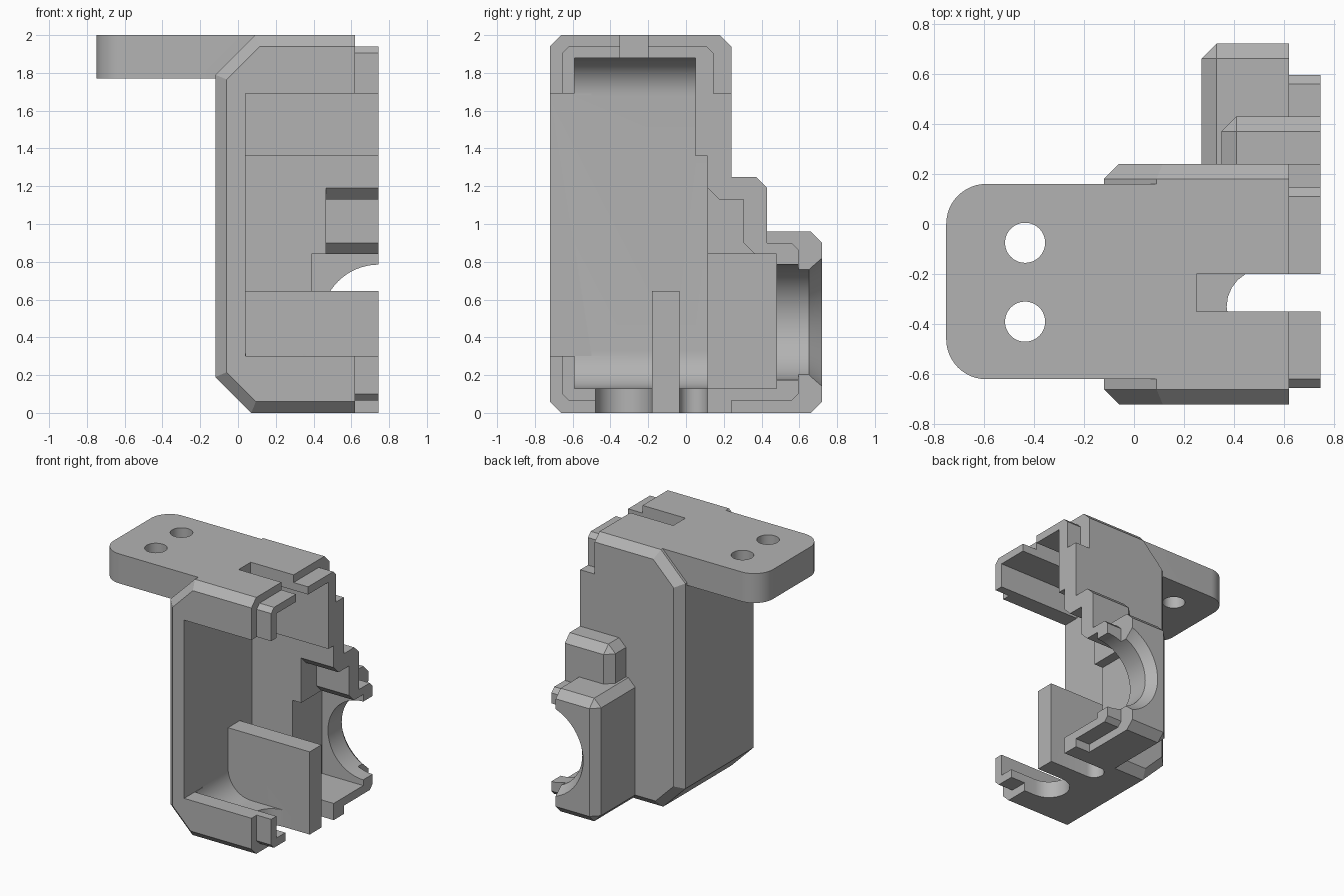
import bpy, bmesh, math
from mathutils import Matrix, Vector

cube = bpy.data.objects.get("Cube")
if cube:
    bpy.data.objects.remove(cube, do_unlink=True)

grey = bpy.data.materials.new("plain grey")
grey.use_nodes = True
COLOUR = (0.45, 0.45, 0.45, 1)
grey.diffuse_color = COLOUR
grey.node_tree.nodes["Principled BSDF"].inputs["Base Color"].default_value = COLOUR

SPLIT, RIM = 0.62, 0.745      # joint shoulder and lip end
FAR = 0.9                     # beyond the open side
C = 0.06                      # chamfer size


def finish(name, bm):
    bmesh.ops.recalc_face_normals(bm, faces=bm.faces[:])
    mesh = bpy.data.meshes.new(name)
    bm.to_mesh(mesh)
    bm.free()
    mesh.materials.append(grey)
    ob = bpy.data.objects.new(name, mesh)
    bpy.context.scene.collection.objects.link(ob)
    return ob


def hull(name, points):
    bm = bmesh.new()
    for p in points:
        bm.verts.new(p)
    bmesh.ops.convex_hull(bm, input=bm.verts[:])
    bmesh.ops.dissolve_limit(bm, angle_limit=0.01, verts=bm.verts[:], edges=bm.edges[:])
    return finish(name, bm)


def prism(name, outline, axis, start, end):
    """Extrude a 2D outline along an axis; the outline uses the other two axes in order."""
    def place(p):
        co = list(p)
        co.insert("xyz".index(axis), start)
        return co
    bm = bmesh.new()
    face = bm.faces.new([bm.verts.new(place(p)) for p in outline])
    out = bmesh.ops.extrude_face_region(bm, geom=[face])
    shift = Vector([end - start if a == axis else 0 for a in "xyz"])
    bmesh.ops.translate(bm, vec=shift, verts=[v for v in out["geom"] if isinstance(v, bmesh.types.BMVert)])
    return finish(name, bm)


def box(name, x0, x1, y0, y1, z0, z1):
    return prism(name, [(x0, y0), (x1, y0), (x1, y1), (x0, y1)], "z", z0, z1)


def arc(cx, cy, r, a0, a1, steps=12):
    return [(cx + r * math.cos(math.radians(a0 + (a1 - a0) * i / steps)),
             cy + r * math.sin(math.radians(a0 + (a1 - a0) * i / steps))) for i in range(steps + 1)]


def cone(name, centre, r0, r1, depth, axis):
    """Round cutter starting at centre and running along +y or +z."""
    bm = bmesh.new()
    turn = Matrix.Rotation(-math.pi / 2, 4, "X") if axis == "y" else Matrix()
    bmesh.ops.create_cone(bm, cap_ends=True, segments=64, radius1=r0, radius2=r1, depth=depth,
                          matrix=Matrix.Translation(centre) @ turn @ Matrix.Translation((0, 0, depth / 2)))
    return finish(name, bm)


def combine(target, tool, operation):
    mod = target.modifiers.new("join", "BOOLEAN")
    mod.operation, mod.solver, mod.object = operation, "EXACT", tool
    bpy.context.view_layer.objects.active = target
    bpy.ops.object.modifier_apply(modifier=mod.name)
    bpy.data.objects.remove(tool, do_unlink=True)


def bump(name, x0, y1, z0, z1):
    """Block on the back with chamfered outer edges, plain on the open side."""
    pts = []
    for dx, dy, dz in ((0, C, C), (C, 0, C), (C, C, 0)):
        pts += [(x, y, z) for x in (x0 + dx, RIM) for y in (0.0, y1 - dy) for z in (z0 + dz, z1 - dz)]
    return hull(name, pts)


# Main shell with chamfered front and back rims
outer = [(RIM, 0), (0.07, 0), (-0.12, 0.19), (-0.12, 1.79), (0.09, 2), (RIM, 2)]
inner = [(RIM, C), (0.095, C), (-0.06, 0.215), (-0.06, 1.765), (0.115, 1.94), (RIM, 1.94)]
shell = hull("housing_half", [(x, y, z) for ys, ring in (((-0.72 + C, 0.24 - C), outer), ((-0.72, 0.24), inner))
                              for y in ys for x, z in ring])

# Back bumps
combine(shell, bump("upper_bump", 0.35, 0.43, 0.4, 1.25), "UNION")
combine(shell, bump("lower_bump", 0.27, 0.72, 0, 0.96), "UNION")

# Mounting tab with rounded corners and two screw holes
tab_outline = ([(0.2, -0.62), (0.2, 0.16)] + arc(-0.59, 0.0, 0.16, 90, 180) + arc(-0.59, -0.46, 0.16, 180, 270))
combine(shell, prism("mounting_tab", tab_outline, "z", 1.77, 2.0), "UNION")
for y in (-0.075, -0.39):
    combine(shell, cone("screw_hole", (-0.435, y, 1.6), 0.08, 0.08, 0.6, "z"), "DIFFERENCE")


# Main cavity with filleted floor and ceiling, deeper towards the back below the step
def cavity(y1, z1, rounded_top):
    top = arc(0.24, z1 - 0.2, 0.2, 180, 90) if rounded_top else [(0.04, z1)]
    return prism("cavity", [(FAR, 0.13)] + arc(0.24, 0.33, 0.2, 270, 180) + top + [(FAR, z1)], "y", -0.59, y1)


cuts = [
    cavity(0.05, 1.88, True),
    cavity(0.115, 1.36, False),
    box("front_opening", 0.04, FAR, -0.9, -0.5, 0.3, 1.69),
    box("bump_cavity", 0.39, FAR, 0.0, 0.48, 0.13, 0.84),
    prism("bump_pocket", [(0, 1.19), (0.115, 1.19), (0.175, 1.13), (0.305, 1.13), (0.305, 0.9),
                          (0.375, 0.83), (0, 0.83)], "x", 0.465, FAR),
    box("top_slot", 0.25, FAR, -0.35, -0.2, 1.8, 2.1),
    # Round ended floor slots beside the divider
    prism("front_floor_slot", [(FAR, -0.48), (FAR, -0.18)] + arc(0.52, -0.33, 0.15, 90, 270), "z", -0.1, 0.2),
    prism("back_floor_slot", [(FAR, -0.035), (FAR, 0.115)] + arc(0.41, 0.04, 0.075, 90, 270), "z", -0.1, 0.2),
    # Shoulders around the joint lip
    prism("top_shoulder", [(-0.8, 1.69), (-0.655, 1.69), (-0.655, 1.905), (-0.62, 1.94), (0.11, 1.94),
                           (0.145, 1.905), (0.145, 1.69), (0.4, 1.69), (0.4, 2.1), (-0.8, 2.1)], "x", SPLIT, FAR),
    prism("front_shoulder", [(-0.8, 0.3), (-0.655, 0.3), (-0.655, 0.1), (-0.62, 0.065), (-0.3, 0.065),
                             (-0.3, -0.1), (-0.8, -0.1)], "x", SPLIT, FAR),
    prism("bump_shoulder", [(0.43, 1.1), (0.43, 0.9), (0.56, 0.9), (0.595, 0.865), (0.595, 0.1), (0.56, 0.065),
                            (0.24, 0.065), (0.24, -0.1), (0.8, -0.1), (0.8, 1.1)], "x", SPLIT, FAR),
    # Flared round port at the back
    cone("port", (RIM, 0.45, 0.48), 0.305, 0.305, 0.25, "y"),
    cone("port_flare", (RIM, 0.65, 0.48), 0.305, 0.427, 0.15, "y"),
]
for cutter in cuts:
    combine(shell, cutter, "DIFFERENCE")

# Divider plate rising through the floor
divider = prism("divider_plate", [(0, 0.645), (0, 0.1), (0.2, 0), (RIM, 0), (RIM, 0.645)], "y", -0.18, -0.035)
combine(shell, divider, "UNION")

# Tidy flat faces and smooth only the curves
bm = bmesh.new()
bm.from_mesh(shell.data)
bmesh.ops.remove_doubles(bm, verts=bm.verts[:], dist=0.0005)
bmesh.ops.dissolve_limit(bm, angle_limit=0.01, verts=bm.verts[:], edges=bm.edges[:])
bm.to_mesh(shell.data)
bm.free()
bpy.ops.object.select_all(action="DESELECT")
shell.select_set(True)
bpy.context.view_layer.objects.active = shell
bpy.ops.object.shade_smooth_by_angle(angle=math.radians(25))
